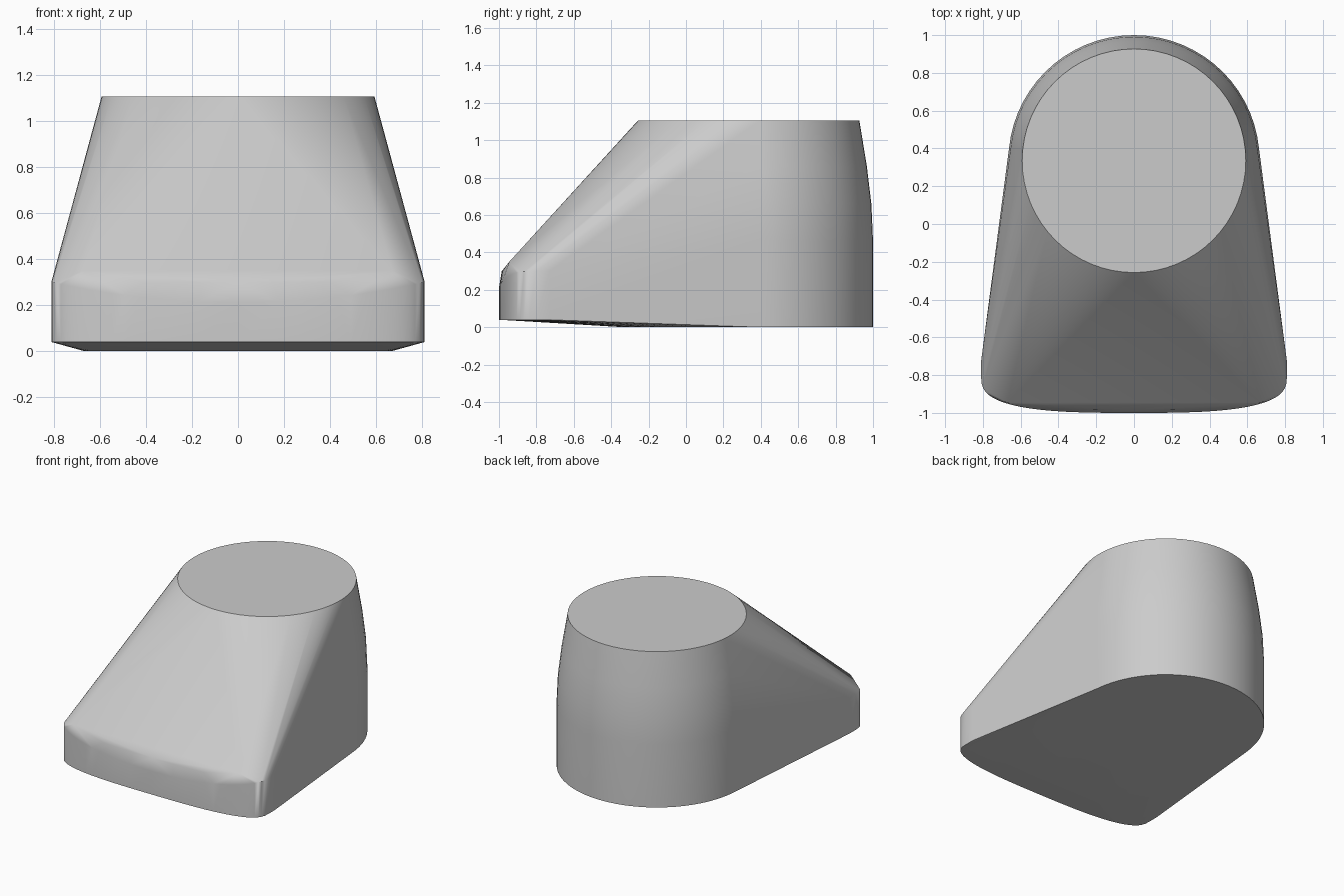
import bpy, bmesh
from math import sin, cos, pi, radians

cube = bpy.data.objects.get("Cube")
if cube:
    bpy.data.objects.remove(cube, do_unlink=True)

grey = bpy.data.materials.new("plain_grey")
grey.use_nodes = True
colour = (0.6, 0.6, 0.6, 1)
grey.diffuse_color = colour
grey.node_tree.nodes["Principled BSDF"].inputs["Base Color"].default_value = colour

bm = bmesh.new()


def ring(radius, z, steps=64, centre_y=0.335):
    """Circle of points around the rear column."""
    for i in range(steps):
        a = 2 * pi * i / steps
        bm.verts.new((radius * cos(a), centre_y + radius * sin(a), z))


# Rear column: straight wall, then a gentle inward curve to the flat top
for radius, z in [(0.665, 0), (0.665, 0.46), (0.656, 0.66), (0.632, 0.86), (0.592, 1.105)]:
    ring(radius, z)

# Front toe: rounded outline with a rim that dips in the middle
STEPS = 32
for i in range(STEPS + 1):
    a = pi * i / STEPS
    c, s = cos(a), sin(a)
    x = 0.81 * abs(c) ** (2 / 3) * (1 if c > 0 else -1)
    depth = abs(s) ** (2 / 3)
    y = -0.8 - 0.2 * depth
    front = max(0, 1 - (abs(x) / 0.81) ** 2)
    bm.verts.new((x, y, 0.04))
    bm.verts.new((x, y, 0.3 - 0.09 * front))
    # Softened edge between rim and slope
    bm.verts.new((x * 0.94, y + 0.015 * depth, 0.3))
for side in (-1, 1):
    for z in (0.04, 0.3):
        bm.verts.new((side * 0.81, -0.73, z))
    bm.verts.new((side * 0.67, -0.945, 0.35))

# Skin stretched over column and toe
hull = bmesh.ops.convex_hull(bm, input=bm.verts[:])
loose = [v for v in bm.verts if not v.link_faces]
bmesh.ops.delete(bm, geom=loose, context='VERTS')
bmesh.ops.dissolve_limit(bm, angle_limit=radians(0.3), verts=bm.verts[:], edges=bm.edges[:])
bmesh.ops.recalc_face_normals(bm, faces=bm.faces[:])

mesh = bpy.data.meshes.new("wedge_body")
bm.to_mesh(mesh)
bm.free()
mesh.materials.append(grey)
body = bpy.data.objects.new("wedge_body", mesh)
bpy.context.scene.collection.objects.link(body)

bpy.ops.object.select_all(action='DESELECT')
body.select_set(True)
bpy.context.view_layer.objects.active = body
bpy.ops.object.shade_smooth_by_angle(angle=radians(32))
weighted = body.modifiers.new("even_shading", 'WEIGHTED_NORMAL')
weighted.keep_sharp = True
